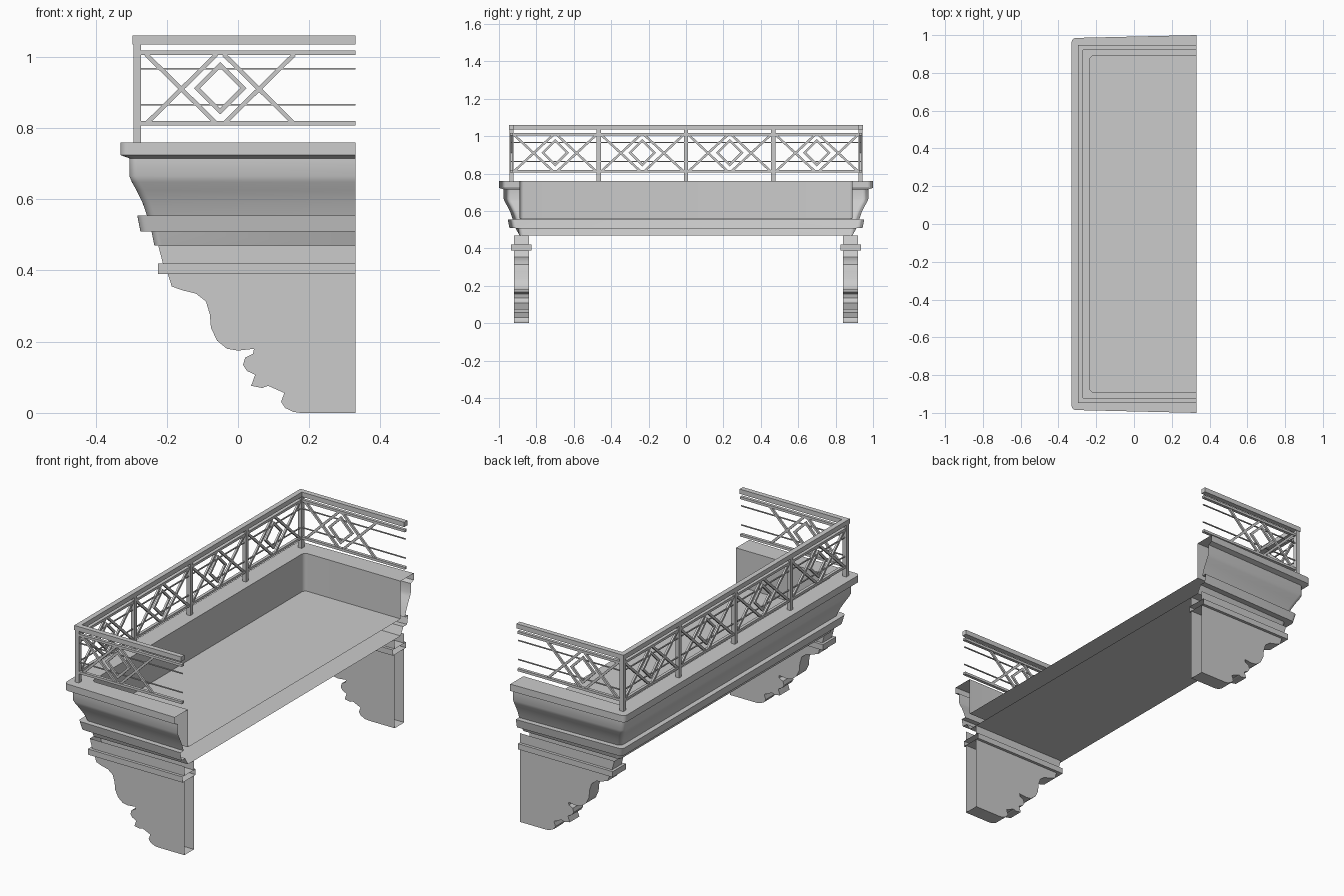
import bpy, bmesh, math
from mathutils import Matrix, Vector

if "Cube" in bpy.data.objects:
    bpy.data.objects.remove(bpy.data.objects["Cube"], do_unlink=True)

WALL = 0.33      # the side that meets the building
stone = bpy.data.materials.new("light_grey")
stone.use_nodes = True
grey = (0.6, 0.6, 0.6, 1)
stone.diffuse_color = grey
stone.node_tree.nodes["Principled BSDF"].inputs["Base Color"].default_value = grey


def finish(name, bm, smooth=False):
    bmesh.ops.recalc_face_normals(bm, faces=bm.faces)
    mesh = bpy.data.meshes.new(name)
    bm.to_mesh(mesh)
    bm.free()
    mesh.materials.append(stone)
    ob = bpy.data.objects.new(name, mesh)
    bpy.context.collection.objects.link(ob)
    if smooth:
        bpy.ops.object.select_all(action='DESELECT')
        ob.select_set(True)
        bpy.context.view_layer.objects.active = ob
        bpy.ops.object.shade_smooth_by_angle(angle=math.radians(35))
    return ob


def u_path(d, z, spread, radius, flare):
    """Points round three sides, at distance d in front of the origin."""
    half = []
    for i in range(6 if radius else 1):
        a = math.radians(18 * i)
        half.append((-d + radius * (1 - math.sin(a)),
                     d + spread - radius * (1 - math.cos(a))))
    half.insert(0, (WALL, d + spread + flare))
    left = [Vector((x, y, z)) for x, y in half]
    right = [Vector((x, -y, z)) for x, y in reversed(half)]
    return left + right


def sweep(bm, profile, spread, radius=0, flare=0, closed=False):
    rings = [[bm.verts.new(p) for p in u_path(d, z, spread, radius, flare if d > 0.236 else 0)]
             for d, z in profile]
    pairs = list(zip(rings, rings[1:]))
    if closed:
        pairs.append((rings[-1], rings[0]))
    for a, b in pairs:
        for i in range(len(a) - 1):
            bm.faces.new((a[i], a[i + 1], b[i + 1], b[i]))
    return rings


def box(bm, lo, hi, open_end=False):
    lo, hi = Vector(lo), Vector(hi)
    m = Matrix.Translation((lo + hi) / 2) @ Matrix.Diagonal((*(hi - lo), 1))
    verts = bmesh.ops.create_cube(bm, size=1, matrix=m)["verts"]
    if open_end:
        ends = [f for f in {f for v in verts for f in v.link_faces}
                if all(v.co.x > WALL - 0.001 for v in f.verts)]
        bmesh.ops.delete(bm, geom=ends, context='FACES_ONLY')


# Hollow parapet, cornice and floor slab, open at the wall
cornice = [(0.235, 0.56), (0.235, 0.76), (0.33, 0.76), (0.33, 0.724), (0.305, 0.715),
           (0.305, 0.665), (0.298, 0.648), (0.285, 0.625), (0.268, 0.59), (0.256, 0.555),
           (0.283, 0.555), (0.274, 0.51), (0.243, 0.51), (0.235, 0.47)]
bm = bmesh.new()
rings = sweep(bm, cornice, 0.655, radius=0.022, flare=0.015)
bm.faces.new(rings[0])
bm.faces.new(rings[-1])
finish("balcony_body", bm, smooth=True)

# Scrolled brackets, open at the wall
scroll = [(-.197, .39), (-.186, .355), (-.155, .344), (-.118, .335), (-.09, .313),
          (-.079, .276), (-.076, .239), (-.059, .203), (-.031, .18), (0, .175),
          (.045, .18), (.042, .166), (.02, .155), (.014, .135), (.025, .118),
          (.048, .107), (.037, .076), (.068, .07), (.085, .076), (.13, .056),
          (.121, .031), (.132, .014), (.155, .003), (.175, 0), (WALL, 0)]
neck = [(-.224, .47), (-.211, .42), (WALL, .42), (WALL, .47)]


def plate_shell(bm, outline, y0, y1, edges):
    a = [bm.verts.new((x, y0, z)) for x, z in outline]
    b = [bm.verts.new((x, y1, z)) for x, z in outline]
    bm.faces.new(a)
    bm.faces.new(b[::-1])
    for i in range(edges):
        bm.faces.new((a[i], b[i], b[i + 1], a[i + 1]))


for side, s in (("left", 1), ("right", -1)):
    y0, y1 = sorted((s * 0.84, s * 0.92))
    bm = bmesh.new()
    plate_shell(bm, scroll + [(WALL, 0.39)], y0, y1, len(scroll) - 1)
    finish("bracket_" + side, bm, smooth=True)
    bm = bmesh.new()
    plate_shell(bm, neck, y0, y1, 1)
    box(bm, (-0.225, y0 - 0.015, 0.39), (WALL, y1 + 0.015, 0.42), open_end=True)
    finish("bracket_cap_" + side, bm)

# Handrail, inner rails and thin wires running round three sides
RAIL = 0.65
for name, d0, d1, z0, z1 in (("handrail", 0.27, 0.297, 1.035, 1.06),
                             ("upper_rail", 0.275, 0.291, 1.005, 1.018),
                             ("lower_rail", 0.275, 0.291, 0.807, 0.82),
                             ("upper_wire", 0.28, 0.286, 0.964, 0.969),
                             ("lower_wire", 0.28, 0.286, 0.863, 0.868)):
    bm = bmesh.new()
    rings = sweep(bm, [(d0, z0), (d1, z0), (d1, z1), (d0, z1)], RAIL, closed=True)
    for end in (0, -1):
        bm.faces.new([r[end] for r in rings])
    finish(name, bm)

# Posts
LINE = 0.283
SIDE = LINE + RAIL
BAY = SIDE / 2
bm = bmesh.new()
for i in range(-2, 3):
    y = i * BAY
    box(bm, (-LINE - 0.011, y - 0.011, 0.755), (-LINE + 0.011, y + 0.011, 1.037))
finish("railing_posts", bm)


def bar(bm, p, q, width=0.012, depth=0.01):
    p, q = Vector((p[0], 0, p[1])), Vector((q[0], 0, q[1]))
    d = q - p
    m = (Matrix.Translation((p + q) / 2) @ Matrix.Rotation(-math.atan2(d.z, d.x), 4, 'Y')
         @ Matrix.Diagonal((d.length, depth, width, 1)))
    bmesh.ops.create_cube(bm, size=1, matrix=m)


def lattice(name, half, location, turn=0):
    """Two crosses with a diamond between them."""
    bm = bmesh.new()
    low, high, mid, r = -0.1, 0.095, 0, 0.065
    for s in (-1, 1):
        bar(bm, (s * half, low), (s * 0.01, high))
        bar(bm, (s * half, high), (s * 0.01, low))
        for t in (-1, 1):
            bar(bm, (s * (r + 0.004), mid - t * 0.004), (-s * 0.004, t * (r + 0.004)))
    ob = finish(name, bm)
    ob.location = location
    ob.rotation_euler.z = turn


# Lattice panels along the long side and at both ends
for i in range(4):
    lattice("long_lattice_%d" % (i + 1), 0.22, (-LINE, (i - 1.5) * BAY, 0.912), math.pi / 2)
for side, s in (("left", 1), ("right", -1)):
    lattice("end_lattice_" + side, 0.208, (-0.05, s * SIDE, 0.912))
